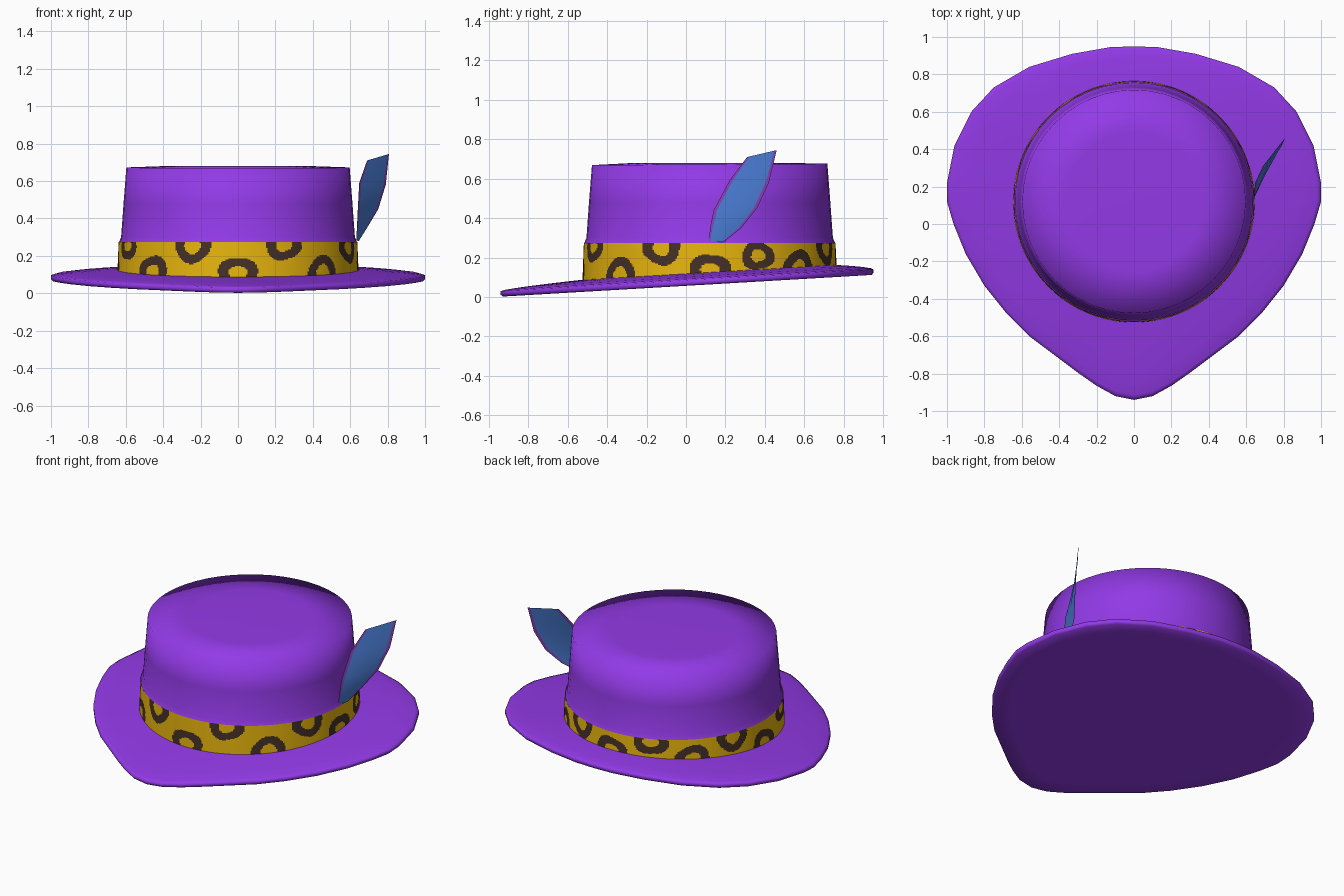
import bpy, bmesh, math

if "Cube" in bpy.data.objects:
    bpy.data.objects.remove(bpy.data.objects["Cube"])

CY = 0.12  # crown centre in y

def material(name, rgb):
    m = bpy.data.materials.new(name)
    m.diffuse_color = (*rgb, 1)
    m.use_nodes = True
    m.node_tree.nodes["Principled BSDF"].inputs["Base Color"].default_value = m.diffuse_color
    return m

purple = material("purple felt", (0.29, 0.042, 0.80))
yellow = material("band yellow", (0.80, 0.46, 0.004))
brown = material("spot brown", (0.06, 0.03, 0.02))
blue = material("feather blue", (0.07, 0.21, 0.68))
plum = material("feather edge plum", (0.25, 0.055, 0.48))

def make(name, bm, mats):
    me = bpy.data.meshes.new(name)
    bm.to_mesh(me)
    bm.free()
    for m in mats:
        me.materials.append(m)
    for p in me.polygons:
        p.use_smooth = True
    ob = bpy.data.objects.new(name, me)
    bpy.context.collection.objects.link(ob)
    return ob

def loft(bm, rings, cap_start=False, cap_end=False):
    """Bridge closed rings of points, returns face rows."""
    vs = [[bm.verts.new(p) for p in r] for r in rings]
    n, rows = len(vs[0]), []
    for a, b in zip(vs, vs[1:]):
        rows.append([bm.faces.new((a[i], a[(i + 1) % n], b[(i + 1) % n], b[i])) for i in range(n)])
    if cap_start:
        bm.faces.new(vs[0][::-1])
    if cap_end:
        bm.faces.new(vs[-1])
    return rows

def circle(r, z, n=48, tilt=0.0):
    out = []
    for i in range(n):
        a = 2 * math.pi * i / n
        y = CY + r * math.sin(a)
        out.append((r * math.cos(a), y, z + tilt * y))
    return out

# Brim: pointed at the front, tilted up toward the back, flat below
half = [(0.1, -0.92), (0.2, -0.865), (0.3, -0.795), (0.42, -0.705), (0.56, -0.6),
        (0.68, -0.48), (0.8, -0.33), (0.9, -0.16), (0.965, 0.0), (1.0, 0.12),
        (1.0, 0.22), (0.96, 0.42), (0.87, 0.6), (0.75, 0.73), (0.56, 0.84),
        (0.33, 0.91), (0.13, 0.945)]
outline = [(0, -0.94)] + half + [(0, 0.95)] + [(-x, y) for x, y in reversed(half)]

def brim_ring(t, dz, s=1.0):
    """t blends from the crown circle (0) to the brim outline (1)."""
    ring = []
    for x, y in outline:
        d = math.hypot(x, y - CY)
        k = (0.635 + (d - 0.635) * t) / d * s
        px, py = x * k, CY + (y - CY) * k
        ring.append((px, py, 0.055 + 0.0585 * py + dz))
    return ring

bm = bmesh.new()
loft(bm, [brim_ring(1, 0.004, 0.4), brim_ring(1, 0.002, 0.88), brim_ring(1, 0.002, 0.99),
          brim_ring(1, 0.012), brim_ring(1, 0.03), brim_ring(0.94, 0.036),
          brim_ring(0.7, 0.046), brim_ring(0.35, 0.056), brim_ring(0, 0.064)], True)
make("brim", bm, [purple])

# Crown: gently tapered wall running smoothly over the rim onto a flat top
bm = bmesh.new()
loft(bm, [circle(0.637, 0.272), circle(0.625, 0.30), circle(0.612, 0.48),
          circle(0.597, 0.672, tilt=0.006), circle(0.37, 0.681)], cap_end=True)
make("crown", bm, [purple])

# Hat band: fine grid, thick open rings alternating low and high
N, M = 480, 28
rings = []
for j in range(M + 1):
    t = j / M
    ring = []
    for x, y, _ in circle(0.645 - 0.007 * t, 0, N):
        low = 0.086 + 0.052 * (y + 0.52) / 1.29
        ring.append((x, y, low + (0.275 - low) * t))
    rings.append(ring)
bm = bmesh.new()
rows = loft(bm, rings)
SPOTS = 16
for row in rows:
    for f in row:
        c = f.calc_center_median()
        a = math.atan2(c.x, -(c.y - CY))
        for k in range(SPOTS):
            d = (a - k * 2 * math.pi / SPOTS + math.pi) % (2 * math.pi) - math.pi
            u = d * 0.64
            if abs(u) > 0.14:
                continue
            zc = 0.108 + 0.04 * (c.y + 0.52) if k % 2 == 0 else (0.262 if k % 4 == 1 else 0.248)
            if k == 5:
                zc = 0.21  # one whole ring on the right side
            v = c.z - zc
            ang = math.atan2(v, u)
            wob = 1 + 0.07 * math.sin(3 * ang + k * 1.7)
            r = math.hypot(u * 0.9, v * 1.1) / wob
            if (0.036 if k == 5 else 0.043) < r < (0.08 if k == 5 else 0.094):
                f.material_index = 1
make("hat_band", bm, [yellow, brown])

# Feather: upright curved blade with a plum margin around a blue middle
left = [(0.632, 0.117, 0.285), (0.636, 0.122, 0.35), (0.640, 0.14, 0.44), (0.648, 0.22, 0.59), (0.69, 0.31, 0.71)]
right = [(0.645, 0.19, 0.278), (0.69, 0.28, 0.35), (0.75, 0.36, 0.45), (0.79, 0.42, 0.58), (0.807, 0.46, 0.745)]
bm = bmesh.new()
grid = []
for l, r in zip(left, right):
    grid.append([bm.verts.new([p + (q - p) * t for p, q in zip(l, r)]) for t in (0, 0.08, 0.5, 0.92, 1)])
for g, h in zip(grid, grid[1:]):
    for i in range(4):
        f = bm.faces.new((g[i], g[i + 1], h[i + 1], h[i]))
        f.material_index = 1 if i in (0, 3) else 0
make("feather", bm, [blue, plum])
